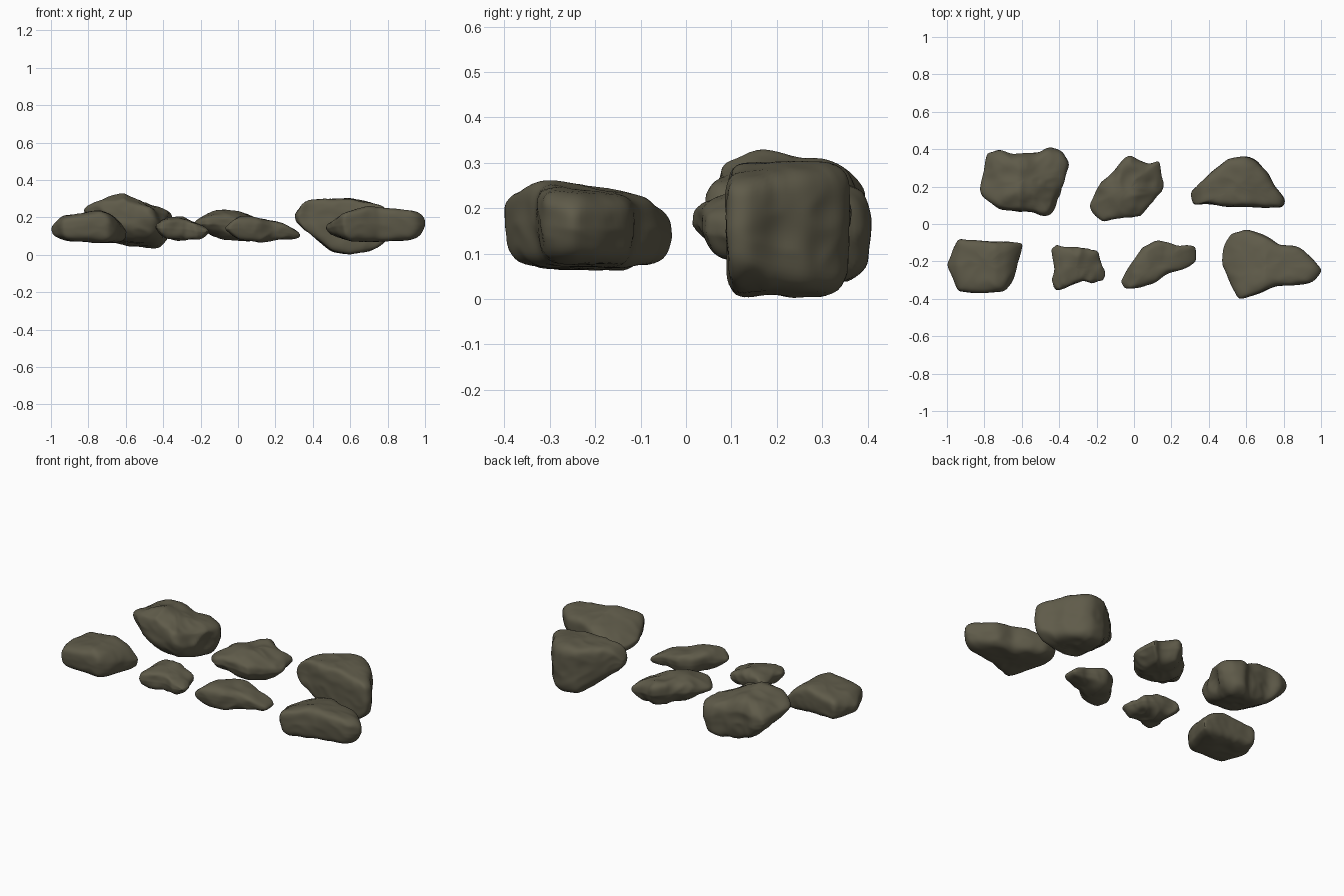
import bpy
import bmesh
import math
from mathutils import Vector, noise

default_cube = bpy.data.objects.get("Cube")
if default_cube:
    bpy.data.objects.remove(default_cube, do_unlink=True)

SEGMENTS, RINGS = 96, 44
UNIT = 0.01  # outlines and profiles are written in hundredths

stone = bpy.data.materials.new("olive_grey_stone")
stone_colour = (0.115, 0.105, 0.068, 1.0)
stone.diffuse_color = stone_colour
stone.use_nodes = True
shader = stone.node_tree.nodes["Principled BSDF"]
shader.inputs["Base Color"].default_value = stone_colour
shader.inputs["Roughness"].default_value = 0.9


def resample(points, count):
    """Evenly spaced points along a closed outline, with softened corners."""
    corners = [Vector(p) * UNIT for p in points]
    edges = list(zip(corners, corners[1:] + corners[:1]))
    step = sum((b - a).length for a, b in edges) / count
    result, travelled = [], 0.0
    for a, b in edges:
        length = (b - a).length
        while len(result) < count and len(result) * step <= travelled + length:
            result.append(a.lerp(b, (len(result) * step - travelled) / length))
        travelled += length
    while len(result) < count:
        result.append(corners[0].copy())
    return [(result[i - 1] + result[i] * 2 + result[(i + 1) % count]) / 4
            for i in range(count)]


def height_at(profile, x):
    """Height of a side profile at x."""
    x /= UNIT
    if x <= profile[0][0]:
        return profile[0][1] * UNIT
    for (xa, za), (xb, zb) in zip(profile, profile[1:]):
        if x <= xb:
            return (za + (zb - za) * (x - xa) / (xb - xa)) * UNIT
    return profile[-1][1] * UNIT


def make_rock(name, outline, top, bottom, softness=0.55, taper=0.1,
              top_tilt=0.0, base_tilt=0.0, roughness=0.01, dents=()):
    """Loft a plan outline between a top and a bottom profile, then weather it."""
    rim = resample(outline, SEGMENTS)
    centre = sum(rim, Vector((0, 0))) / SEGMENTS
    power = 2 / softness
    bm = bmesh.new()
    rows = []
    for ring in range(RINGS + 1):
        # Evenly turned superellipse section, boxier as softness falls
        angle = math.pi * (ring / RINGS - 0.5)
        across, up = max(math.cos(angle), 0.0), math.sin(angle)
        reach = (across ** power + abs(up) ** power) ** (-1 / power)
        level = 0.5 + 0.5 * up * reach
        spread = across * reach * (1 - taper * max(0.0, 1 - 2 * level))
        row = []
        for point in rim:
            p = centre.lerp(point, spread)
            low = height_at(bottom, p.x) + base_tilt * (p.y - centre.y)
            high = height_at(top, p.x) + top_tilt * (p.y - centre.y)
            row.append(bm.verts.new((p.x, p.y, low + (high - low) * level)))
        rows.append(row)
    for lower, upper in zip(rows, rows[1:]):
        for i in range(SEGMENTS):
            j = (i + 1) % SEGMENTS
            bm.faces.new((lower[i], lower[j], upper[j], upper[i]))
    bmesh.ops.remove_doubles(bm, verts=bm.verts, dist=0.0003)
    bmesh.ops.recalc_face_normals(bm, faces=bm.faces)
    for _ in range(3):
        bmesh.ops.smooth_vert(bm, verts=bm.verts, factor=0.5,
                              use_axis_x=True, use_axis_y=True, use_axis_z=True)
    bm.normal_update()
    # Broad lumps, sharp creases and carved hollows
    moves = []
    for v in bm.verts:
        lump = noise.noise(v.co * 9)
        crease = 0.3 - 2 * abs(noise.noise(v.co * 13 + Vector((5, 2, 8))))
        move = v.normal * roughness * (lump + 0.5 * crease)
        for x, y, z, radius, depth in dents:
            away = (v.co - Vector((x, y, z)) * UNIT).length / (radius * UNIT)
            if away < 1:
                move -= v.normal * depth * UNIT * (1 - away * away)
        moves.append(move)
    for v, move in zip(bm.verts, moves):
        v.co += move
    mesh = bpy.data.meshes.new(name)
    bm.to_mesh(mesh)
    bm.free()
    mesh.materials.append(stone)
    rock = bpy.data.objects.new(name, mesh)
    bpy.context.collection.objects.link(rock)
    bpy.ops.object.select_all(action="DESELECT")
    rock.select_set(True)
    bpy.context.view_layer.objects.active = rock
    bpy.ops.object.shade_smooth_by_angle(angle=math.radians(40))


# Front row
make_rock(
    "front_flat_rock",
    [(-100, -22), (-97, -14), (-94, -8), (-80, -9), (-59, -10), (-61, -18),
     (-65, -31), (-69, -36), (-80, -37), (-94, -36), (-97, -28)],
    top=[(-100, 16), (-94, 21), (-85, 22), (-74, 24), (-68, 22), (-60, 15)],
    bottom=[(-100, 9), (-90, 7), (-80, 7), (-68, 6), (-60, 6)],
    softness=0.42, taper=0.05, roughness=0.005)

make_rock(
    "front_small_rock",
    [(-45, -30), (-43, -24), (-45, -13), (-41, -11), (-33, -13), (-28, -13),
     (-19, -15), (-18, -21), (-15, -25), (-16, -31), (-22, -32), (-28, -31),
     (-34, -34), (-42, -36)],
    top=[(-45, 18), (-38, 20), (-30, 20), (-24, 18), (-16, 15)],
    bottom=[(-45, 10), (-35, 8), (-20, 8), (-16, 9)],
    softness=0.48, taper=0.2, roughness=0.012)

make_rock(
    "front_tapered_rock",
    [(-7, -31), (-4, -25), (1, -18), (5, -12), (13, -9), (20, -10), (25, -12),
     (33, -12), (33, -20), (27, -24), (18, -26), (12, -31), (5, -33), (-5, -35)],
    top=[(-6, 16), (0, 21), (10, 20), (20, 18), (28, 15), (33, 12)],
    bottom=[(-6, 11), (0, 8), (12, 7), (22, 8), (33, 8)],
    softness=0.45, taper=0.1, roughness=0.009)

make_rock(
    "front_large_rock",
    [(47, -21), (48, -12), (52, -5), (60, -3), (70, -6), (78, -11), (88, -12),
     (95, -18), (101, -25), (96, -31), (85, -33), (75, -33), (68, -37),
     (56, -41), (53, -36), (49, -26)],
    top=[(47, 17), (55, 21), (70, 25), (85, 24), (97, 23), (101, 21)],
    bottom=[(47, 11), (60, 7), (80, 7), (97, 8), (101, 9)],
    softness=0.38, taper=0.08, top_tilt=-0.13, roughness=0.006)

# Back row
make_rock(
    "back_large_rock",
    [(-79, 38), (-72, 40), (-65, 37), (-58, 38), (-52, 38), (-45, 41),
     (-38, 38), (-35, 33), (-37, 20), (-41, 10), (-45, 5), (-60, 5),
     (-72, 8), (-79, 13), (-83, 19), (-80, 28)],
    top=[(-83, 25), (-75, 29), (-61, 32), (-52, 28), (-38, 27)],
    bottom=[(-83, 20), (-78, 16), (-70, 10), (-60, 6), (-42, 4), (-36, 8)],
    softness=0.48, top_tilt=-0.1, base_tilt=-0.2, roughness=0.009,
    dents=[(-41, 13, 28, 12, 3), (-37, 23, 15, 7, 2), (-60, 3, 30, 14, 2)])

make_rock(
    "back_middle_rock",
    [(-23, 10), (-20, 18), (-13, 26), (-6, 35), (-2, 37), (8, 32), (14, 34),
     (16, 20), (10, 12), (4, 4), (-6, 3), (-17, 1), (-21, 4)],
    top=[(-22, 19), (-18, 22), (-10, 24), (0, 23), (6, 21), (15, 17)],
    bottom=[(-22, 13), (-10, 9), (8, 7), (15, 10)],
    softness=0.48, taper=0.2, top_tilt=0.05, roughness=0.011)

make_rock(
    "back_wedge_rock",
    [(30, 17), (32, 10), (38, 11), (45, 10), (60, 9), (80, 9), (81, 13),
     (75, 20), (72, 27), (65, 34), (60, 36), (50, 35), (42, 28)],
    top=[(31, 23), (34, 28), (38, 30), (60, 30), (76, 27), (80, 26)],
    bottom=[(31, 17), (40, 10), (50, 2), (60, 0), (72, 2), (80, 6)],
    softness=0.25, taper=0.03, roughness=0.007)
